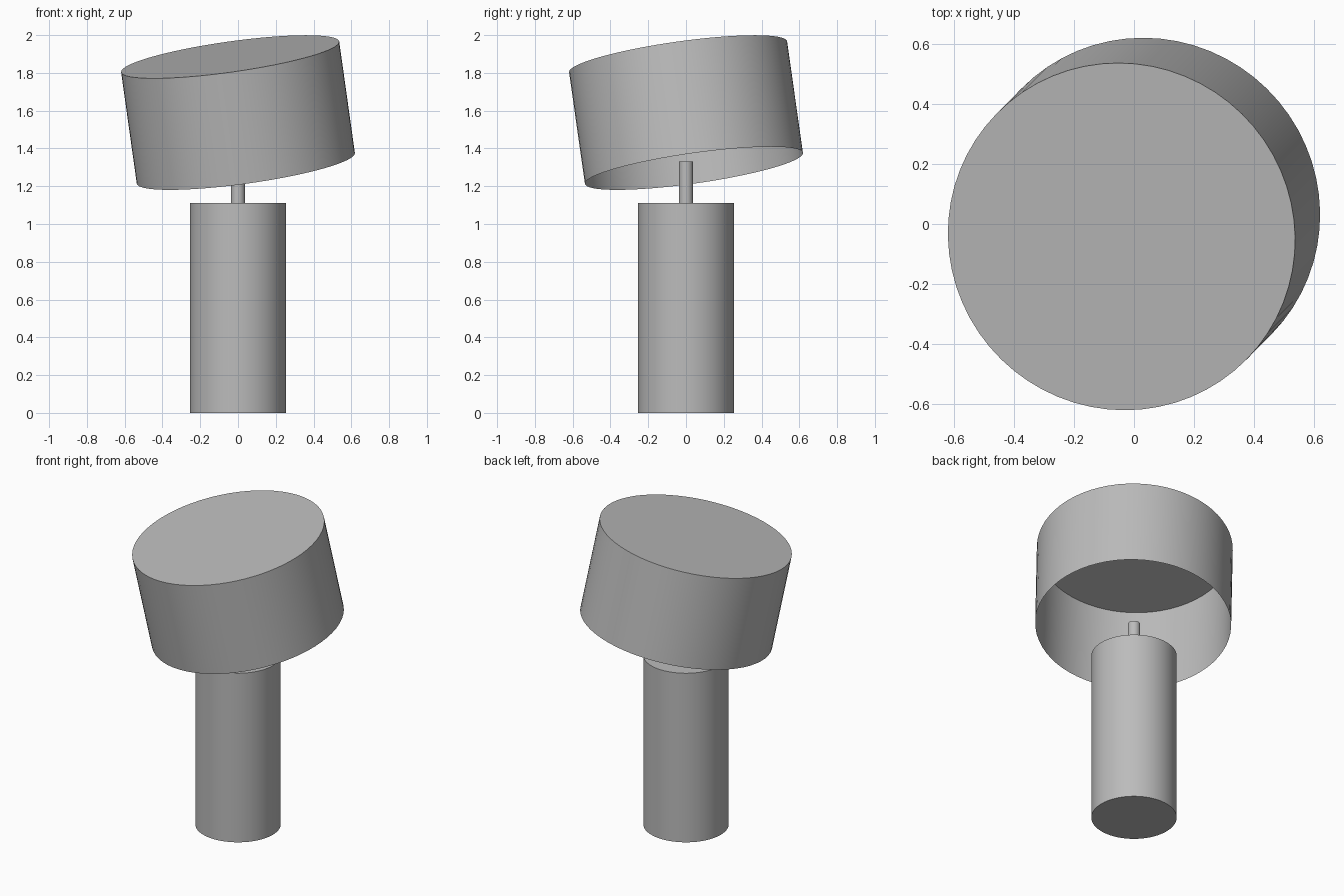
import bpy, bmesh
from math import radians

cube = bpy.data.objects.get("Cube")
if cube:
    bpy.data.objects.remove(cube, do_unlink=True)

# One plain grey for the whole lamp
GREY = (0.5, 0.5, 0.5, 1)
grey = bpy.data.materials.new("plain_grey")
grey.use_nodes = True
grey.diffuse_color = GREY
grey.node_tree.nodes["Principled BSDF"].inputs["Base Color"].default_value = GREY


def cylinder(name, radius, depth, location, rotation=(0, 0, 0), sides=64, open_bottom=False):
    bpy.ops.mesh.primitive_cylinder_add(vertices=sides, radius=radius, depth=depth,
                                        location=location, rotation=rotation)
    obj = bpy.context.object
    obj.name = name
    obj.data.materials.append(grey)
    if open_bottom:
        bm = bmesh.new()
        bm.from_mesh(obj.data)
        bottom = [f for f in bm.faces if f.normal.z < -0.9]
        bmesh.ops.delete(bm, geom=bottom, context="FACES_ONLY")
        bm.to_mesh(obj.data)
        bm.free()
    bpy.ops.object.shade_smooth_by_angle(angle=radians(30))
    return obj


# Upright body and the short stem on it
BODY_TOP, STEM_TOP = 1.11, 1.33
cylinder("body", 0.254, BODY_TOP, (0, 0, BODY_TOP / 2))
cylinder("stem", 0.037, STEM_TOP - BODY_TOP, (0, 0, (STEM_TOP + BODY_TOP) / 2), sides=32)

# Thin shade, closed on top and open below, tilted to the front right
cylinder("shade", 0.583, 0.602, (0, 0, 1.59),
         rotation=(radians(8), radians(-8), 0), open_bottom=True)
